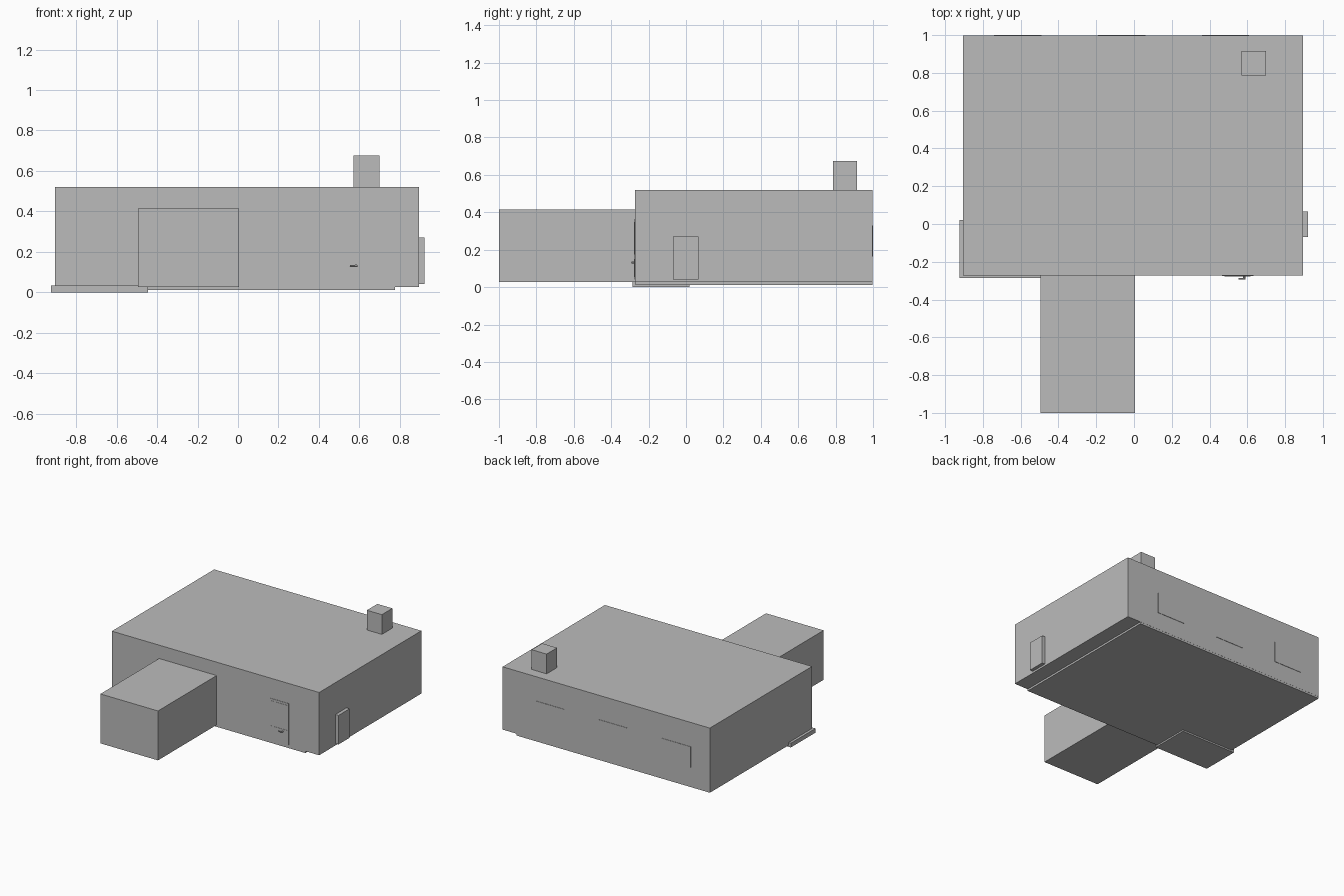
import bpy
import math

if "Cube" in bpy.data.objects:
    bpy.data.objects.remove(bpy.data.objects["Cube"])

grey = bpy.data.materials.new("plain grey")
grey.diffuse_color = (0.5, 0.5, 0.5, 1)
grey.use_nodes = True
grey.node_tree.nodes["Principled BSDF"].inputs["Base Color"].default_value = grey.diffuse_color


def box(name, x0, x1, y0, y1, z0, z1):
    """Axis-aligned box given by its extents."""
    bpy.ops.mesh.primitive_cube_add(size=1, location=((x0 + x1) / 2, (y0 + y1) / 2, (z0 + z1) / 2))
    ob = bpy.context.object
    ob.name = name
    ob.scale = (x1 - x0, y1 - y0, z1 - z0)
    bpy.ops.object.transform_apply(location=False, rotation=False, scale=True)
    ob.data.materials.append(grey)
    return ob


def rod(name, center, radius, length, rotation):
    """Small round bar for the door handle."""
    bpy.ops.mesh.primitive_cylinder_add(vertices=12, radius=radius, depth=length,
                                        location=center, rotation=rotation)
    ob = bpy.context.object
    ob.name = name
    ob.data.materials.append(grey)
    bpy.ops.object.shade_smooth_by_angle()


# House body, front wing and chimney
box("house_body", -0.905, 0.895, -0.272, 0.997, 0.027, 0.52)
box("front_wing", -0.495, 0.005, -1.0, -0.272, 0.027, 0.415)
box("chimney", 0.57, 0.70, 0.785, 0.915, 0.52, 0.675)

# Foundation and porch slabs
box("foundation", -0.905, 0.775, -0.271, 0.996, 0.012, 0.027)
box("porch_slab", -0.925, -0.445, -0.285, 0.02, 0.0, 0.033)

# Side door
box("side_door", 0.895, 0.922, -0.07, 0.067, 0.042, 0.27)

# Front door: thin leaf with an upper and a lower panel
box("front_door", 0.465, 0.633, -0.275, -0.272, 0.04, 0.363)
for label, z0, z1 in (("upper", 0.175, 0.347), ("lower", 0.055, 0.15)):
    box("door_panel_" + label, 0.48, 0.618, -0.277, -0.275, z0, z1)

# Door handle: stem and lever
rod("handle_stem", (0.583, -0.283, 0.132), 0.006, 0.018, (math.pi / 2, 0, 0))
rod("handle_lever", (0.572, -0.29, 0.132), 0.004, 0.036, (0, math.pi / 2, 0))

# Back windows
for i, x in enumerate((-0.615, -0.065, 0.485)):
    box(f"back_window_{i + 1}", x - 0.125, x + 0.125, 0.997, 1.0, 0.165, 0.33)
